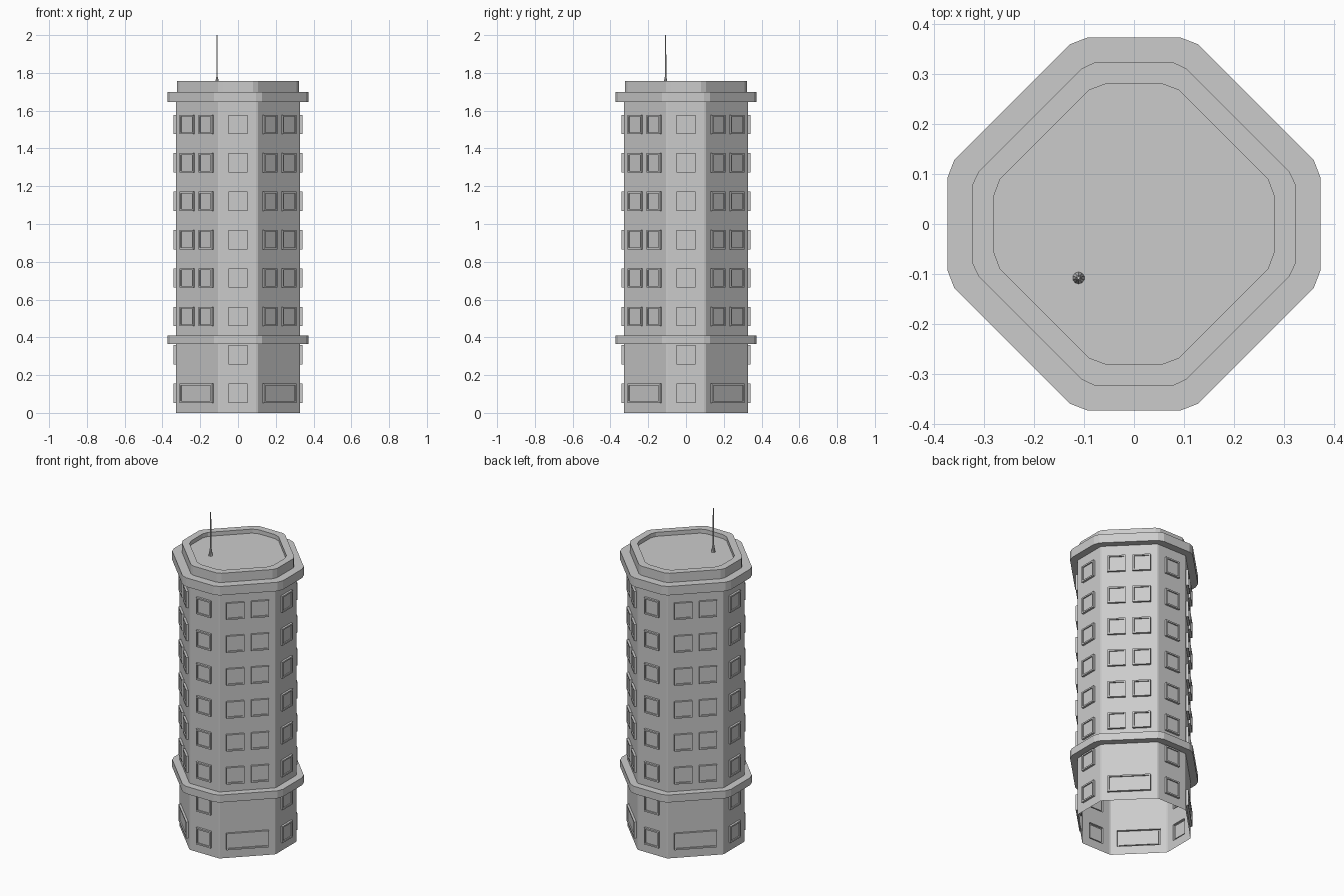
import bpy, bmesh, math
from mathutils import Vector

if "Cube" in bpy.data.objects:
    bpy.data.objects.remove(bpy.data.objects["Cube"])

WALL = ((0.096, 0.328), (0.105, 0.325))
LEDGE = ((0.094, 0.373), (0.128, 0.360))
PARAPET = ((0.080, 0.323), (0.105, 0.311))
INNER = ((0.055, 0.281), (0.090, 0.268))
TOP = 1.65


def outline(spec):
    """Octagon with clipped corners: 16 points, counter-clockwise from the front face."""
    (a, b), (c, d) = spec
    quarter = [(-a, -b), (a, -b), (c, -d), (d, -c)]
    pts = []
    for k in range(4):
        for x, y in quarter:
            for _ in range(k):
                x, y = -y, x
            pts.append((x, y))
    return pts


def finish(bm, name):
    me = bpy.data.meshes.new(name)
    bm.to_mesh(me)
    bm.free()
    ob = bpy.data.objects.new(name, me)
    bpy.context.collection.objects.link(ob)
    return ob


def loft(name, rings, cap=False):
    bm = bmesh.new()
    loops = [[bm.verts.new((x, y, z)) for x, y in outline(s)] for s, z in rings]
    for lo, hi in zip(loops, loops[1:]):
        for i in range(16):
            j = (i + 1) % 16
            bm.faces.new((lo[i], lo[j], hi[j], hi[i]))
    if cap:
        bm.faces.new(loops[-1])
    return finish(bm, name)


def facade(bm, p, q, windows):
    """Wall from p to q; each window (u0, u1, z0, z1) is a raised frame with a sunken pane."""
    p, q = Vector((*p, 0)), Vector((*q, 0))
    u = (q - p).normalized()
    n = u.cross(Vector((0, 0, 1)))
    mid, half = (p + q) / 2, (q - p).length / 2

    def rect(u0, u1, z0, z1, out=0.0):
        return [bm.verts.new(mid + u * a + n * out + Vector((0, 0, z)))
                for a, z in ((u0, z0), (u1, z0), (u1, z1), (u0, z1))]

    us = sorted({-half, half} | {v for w in windows for v in w[:2]})
    zs = sorted({0.0, TOP} | {v for w in windows for v in w[2:]})
    for a, b in zip(us, us[1:]):
        for c, d in zip(zs, zs[1:]):
            cu, cz = (a + b) / 2, (c + d) / 2
            if not any(w[0] < cu < w[1] and w[2] < cz < w[3] for w in windows):
                bm.faces.new(rect(a, b, c, d))
    for u0, u1, z0, z1 in windows:
        r = 0.009
        loops = [rect(u0 + i, u1 - i, z0 + i, z1 - i, o)
                 for i, o in ((0, 0), (0, 0.013), (r, 0.013), (r, 0.006))]
        for lo, hi in zip(loops, loops[1:]):
            for i in range(4):
                j = (i + 1) % 4
                bm.faces.new((lo[i], lo[j], hi[j], hi[i]))
        bm.faces.new(loops[-1])


# Tower walls with windows
rows = [(0.053 + 0.2033 * i, 0.155 + 0.2033 * i) for i in range(8)]
single = [(-0.05, 0.05, *r) for r in rows]
double = [(-0.121, 0.121, *rows[0])]
for r in rows[2:]:
    double += [(-0.121, -0.020, *r), (0.020, 0.121, *r)]
bm = bmesh.new()
pts = outline(WALL)
for i in range(16):
    facade(bm, pts[i], pts[(i + 1) % 16], {0: single, 2: double}.get(i % 4, []))
bmesh.ops.remove_doubles(bm, verts=bm.verts, dist=0.0002)
finish(bm, "tower_walls")

# Ledge above the ground floors
loft("lower_ledge", [(WALL, 0.365), (LEDGE, 0.365), (LEDGE, 0.411), (WALL, 0.411)])

# Cornice, parapet and sunken roof
loft("roof_cornice", [(WALL, 1.645), (LEDGE, 1.645), (LEDGE, 1.70), (PARAPET, 1.70)])
loft("roof_parapet", [(PARAPET, 1.70), (PARAPET, 1.757), (INNER, 1.757),
                      (INNER, 1.732)], cap=True)


# Antenna: cone foot and thin rod
def cone(name, r1, r2, z0, z1):
    bpy.ops.mesh.primitive_cone_add(vertices=10, radius1=r1, radius2=r2, depth=z1 - z0,
                                    location=(-0.111, -0.108, (z0 + z1) / 2))
    bpy.context.object.name = name


cone("antenna_foot", 0.012, 0.005, 1.732, 1.778)
cone("antenna_rod", 0.004, 0.003, 1.77, 2.0)
